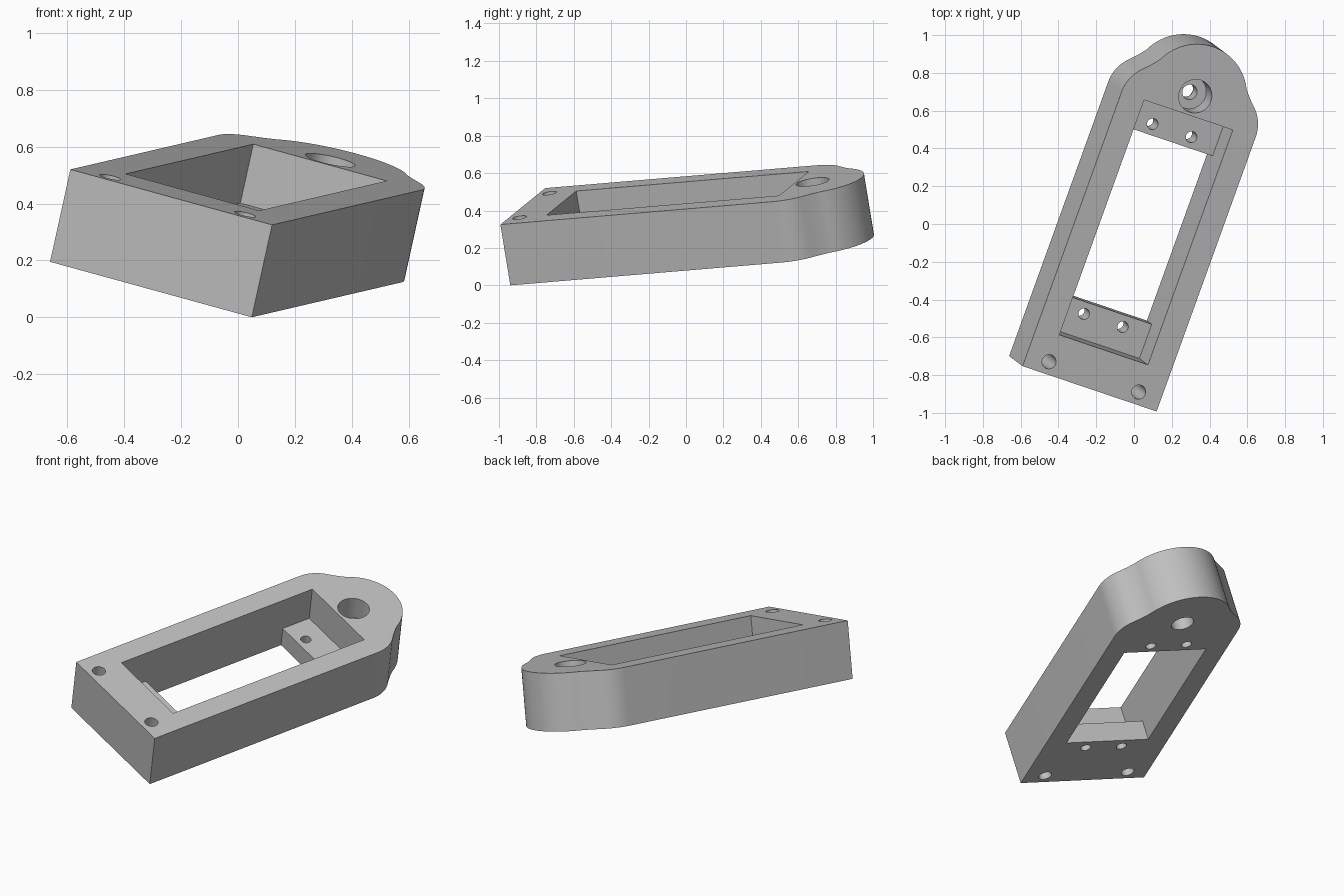
import bpy, bmesh
from math import sin, cos, radians
from mathutils import Matrix, Vector

if "Cube" in bpy.data.objects:
    bpy.data.objects.remove(bpy.data.objects["Cube"], do_unlink=True)

HALF, THICK = 0.387, 0.337        # half width and plate thickness
EYE, EYE_R = 1.652, 0.279         # centre and radius of the rounded end
LEDGE = -0.215                    # height of the recessed ledges (top face is 0)

grey = bpy.data.materials.new("plain grey")
grey.use_nodes = True
grey.diffuse_color = (0.52, 0.52, 0.52, 1)
grey.node_tree.nodes["Principled BSDF"].inputs["Base Color"].default_value = (0.52, 0.52, 0.52, 1)


def prism(name, outline, low, high):
    """Closed prism from a 2D outline between two heights."""
    bm = bmesh.new()
    face = bm.faces.new([bm.verts.new((x, y, low)) for x, y in outline])
    ext = bmesh.ops.extrude_face_region(bm, geom=[face])["geom"]
    top = [v for v in ext if isinstance(v, bmesh.types.BMVert)]
    bmesh.ops.translate(bm, verts=top, vec=(0, 0, high - low))
    bmesh.ops.recalc_face_normals(bm, faces=bm.faces)
    mesh = bpy.data.meshes.new(name)
    bm.to_mesh(mesh)
    bm.free()
    mesh.materials.append(grey)
    ob = bpy.data.objects.new(name, mesh)
    bpy.context.collection.objects.link(ob)
    return ob


def arc(x, y, r, start, end, steps):
    angles = [radians(start + (end - start) * i / steps) for i in range(steps + 1)]
    return [(x + r * cos(t), y + r * sin(t)) for t in angles]


def box(x, y0, y1):
    return [(-x, y0), (x, y0), (x, y1), (-x, y1)]


def cut(body, outline, low, high):
    cutter = prism("cutter", outline, low, high)
    cutter.hide_render = True
    mod = body.modifiers.new("cut", "BOOLEAN")
    mod.operation, mod.solver, mod.object = "DIFFERENCE", "EXACT", cutter
    bpy.context.view_layer.objects.active = body
    bpy.ops.object.modifier_apply(modifier=mod.name)
    bpy.data.objects.remove(cutter, do_unlink=True)


def hole(body, x, y, r, low=-0.5, high=0.1):
    cut(body, arc(x, y, r, 0, 348.75, 31), low, high)


# Half outline: straight side, rounded shoulder, concave blend, round end
shoulder = arc(HALF - 0.2, 1.55, 0.2, 0, 45, 8)
cap = arc(0, EYE, EYE_R, 27, 90, 14)
p, q, c = Vector(shoulder[-1]), Vector(cap[0]), Vector((0.284, 1.732))
blend = [tuple(p * (1 - t) ** 2 + c * 2 * t * (1 - t) + q * t * t)
         for t in (0.2, 0.4, 0.6, 0.8)]
half = [(HALF, 0)] + shoulder + blend + cap
outline = half + [(-x, y) for x, y in reversed(half[:-1])]
frame = prism("mounting_frame", outline, -THICK, 0)

# Recess with a ledge at each end, open through the middle
cut(frame, box(0.256, 0.22, 1.546), LEDGE, 0.1)
cut(frame, box(0.256, 0.413, 1.363), -0.5, 0.1)

# Screw holes at the front corners and on the ledges
for side in (-1, 1):
    hole(frame, side * 0.259, 0.067, 0.038)
    for y in (0.35, 1.422):
        hole(frame, side * 0.112, y, 0.03)

# Pivot hole, counterbored from both faces
hole(frame, 0, EYE, 0.04)
hole(frame, 0, EYE, 0.09, low=-0.14)
hole(frame, 0, EYE, 0.065, high=-0.24)

# Tilt the frame into its resting pose
u = Vector((0.917, -0.31, -0.252)).normalized()
n = Vector((0.21, -0.157, 0.965))
n = (n - u * n.dot(u)).normalized()
v = n.cross(u)
pose = Matrix((u, v, n)).transposed().to_4x4()
pose.translation = (-0.235, -0.8725, 0.4225)
frame.data.transform(pose)

bpy.ops.object.select_all(action="DESELECT")
frame.select_set(True)
bpy.context.view_layer.objects.active = frame
bpy.ops.object.shade_smooth_by_angle(angle=radians(30))
